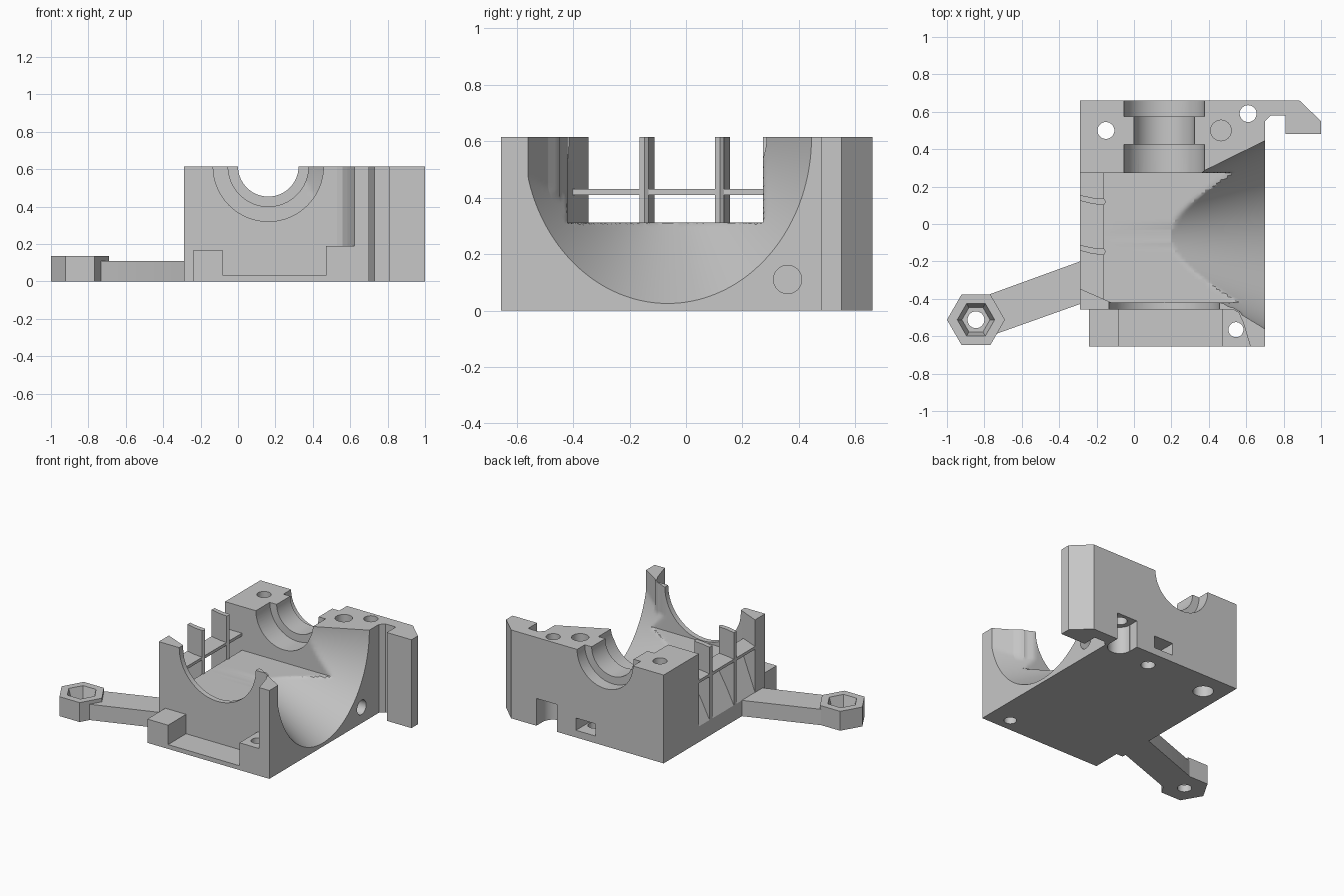
import bpy, bmesh, math
from mathutils import Matrix, Vector

if "Cube" in bpy.data.objects:
    bpy.data.objects.remove(bpy.data.objects["Cube"], do_unlink=True)

grey = bpy.data.materials.new("plain grey")
grey.use_nodes = True
colour = (0.57, 0.57, 0.57, 1)
grey.diffuse_color = colour
grey.node_tree.nodes["Principled BSDF"].inputs["Base Color"].default_value = colour

TOP = 0.615                          # height of the housing and of the shaft axis
SHAFT_X = 0.162
MID_Y = -0.065                       # middle of the funnel
REAR, FRONT, DEPTH = 0.337, 0.355, 0.303   # chamber extents from the funnel axis
WALL_Y = -0.457                      # outside of the thin front wall


def finish(bm, name):
    bmesh.ops.recalc_face_normals(bm, faces=bm.faces)
    mesh = bpy.data.meshes.new(name)
    bm.to_mesh(mesh)
    bm.free()
    mesh.materials.append(grey)
    obj = bpy.data.objects.new(name, mesh)
    bpy.context.collection.objects.link(obj)
    return obj


def loft(name, rings):
    """Closed solid through rings that have the same number of points."""
    bm = bmesh.new()
    loops = [[bm.verts.new(p) for p in ring] for ring in rings]
    bm.faces.new(loops[0])
    bm.faces.new(loops[-1][::-1])
    for a, b in zip(loops, loops[1:]):
        for i in range(len(a)):
            bm.faces.new((a[i - 1], a[i], b[i], b[i - 1]))
    return finish(bm, name)


def prism(name, outline, z0, z1):
    return loft(name, [[(x, y, z) for x, y in outline] for z in (z0, z1)])


def box(name, x0, x1, y0, y1, z0, z1):
    return prism(name, [(x0, y0), (x1, y0), (x1, y1), (x0, y1)], z0, z1)


def rod(name, start, end, radius):
    start, end = Vector(start), Vector(end)
    axis = end - start
    bm = bmesh.new()
    bmesh.ops.create_cone(bm, cap_ends=True, segments=64, radius1=radius,
                          radius2=radius, depth=axis.length)
    turn = Vector((0, 0, 1)).rotation_difference(axis).to_matrix().to_4x4()
    bm.transform(Matrix.Translation((start + end) / 2) @ turn)
    return finish(bm, name)


def cut(target, cutters):
    bpy.context.view_layer.objects.active = target
    for c in cutters:
        c.hide_render = True
        mod = target.modifiers.new("cut", 'BOOLEAN')
        mod.operation, mod.solver, mod.object = 'DIFFERENCE', 'EXACT', c
        bpy.ops.object.modifier_apply(modifier=mod.name)
        bpy.data.objects.remove(c, do_unlink=True)


def upright(x, y, r, z0=-0.1, z1=0.8):
    return rod("hole", (x, y, z0), (x, y, z1), r)


def trough(y0, y1, r):
    return rod("trough", (SHAFT_X, y0, TOP), (SHAFT_X, y1, TOP), r)


def front_hole():
    return rod("hole", (0.34, -0.49, 0.11), (0.8, -0.49, 0.11), 0.05)


def clamp(t):
    return max(0.0, min(1.0, t))


# Housing: cross-sections along x, from the ramped opening to the round funnel mouth
column = [(0.53, WALL_Y), (0.56, -0.475), (0.585, -0.53), (0.622, -0.655), (0.70, -0.655)]
corners = [math.atan2(-DEPTH, y) + 2 * math.pi for y in (REAR, -FRONT)]
angles = sorted([math.pi * (1 + k / 96) for k in range(97)] + corners)


def front_edge(x):
    for (xa, ya), (xb, yb) in zip(column, column[1:]):
        if xa <= x <= xb:
            return ya + (yb - ya) * (x - xa) / (xb - xa)
    return WALL_Y


def section(x):
    edge = front_edge(x)
    limit = max(edge + 0.01, -0.42 - 0.61 * max(0, x - 0.47))
    radius = 0.305 + 0.57 * (x - 0.2)
    deepen = 1 + 0.67 * clamp((-0.16 - x) / 0.13)
    narrow = 1 - 0.21 * clamp((-0.12 - x) / 0.17)
    ring = []
    for t in angles:
        c, s = math.cos(t), math.sin(t)
        half = REAR if c > 0 else FRONT
        square = min(half / max(abs(c), 1e-6), DEPTH / max(abs(s), 1e-6))
        oval = 1 / math.hypot(c / (0.864 * radius), s / radius)
        r = max(square, oval)
        y = MID_Y + r * c * (narrow if c < 0 else 1)
        ring.append((x, max(y, limit), TOP + r * s * deepen))
    return ring + [(x, 0.66, TOP), (x, 0.66, 0), (x, edge, 0), (x, edge, TOP)]


stations = {-0.29, -0.16, -0.12} | {round(0.2 + 0.02 * k, 3) for k in range(26)}
stations |= {x for x, y in column}
housing = loft("housing", [section(x) for x in sorted(stations)])
cut(housing, [
    # Shaft troughs
    trough(-0.8, -0.40, 0.295),
    trough(0.25, 0.425, 0.215),
    trough(0.40, 0.60, 0.162),
    trough(0.575, 0.7, 0.215),
    # Screw holes
    upright(-0.15, 0.5, 0.045),
    upright(-0.15, 0.5, 0.065, -0.1, 0.12),
    upright(0.61, 0.59, 0.045),
    upright(0.465, 0.5, 0.055, 0.3),
    upright(0.33, 0.53, 0.045, -0.1, 0.1),
    front_hole(),
    rod("hole", (0.24, 0.36, 0.11), (0.8, 0.36, 0.11), 0.05),
    # Rear nut slot and notch
    box("slot", 0.235, 0.385, 0.30, 0.7, 0.05, 0.135),
    box("notch", 0.53, 0.69, 0.59, 0.7, -0.1, 0.19),
    upright(0.61, 0.59, 0.0795, -0.1, 0.19),
])

# Hook on the rear corner
hook = prism("rear_hook", [(0.70, 0.55), (0.73, 0.58), (0.81, 0.58), (0.81, 0.48),
                           (1.0, 0.48), (1.0, 0.55), (0.885, 0.66), (0.70, 0.66)], 0, TOP)

# Stepped ledge in front of the thin wall
steps = [(-0.24, 0), (0.66, 0), (0.66, 0.19), (0.47, 0.19), (0.47, 0.03),
         (-0.08, 0.03), (-0.08, 0.165), (-0.24, 0.165)]
ledge = loft("front_ledge", [[(x, y, z) for x, z in steps] for y in (-0.655, WALL_Y)])
cut(ledge, [front_hole(), upright(0.545, -0.565, 0.04)])

# Guide vanes and the rail tying them together
vanes = []
for name, y in (("rear_vane", 0.0), ("front_vane", -0.267)):
    vanes.append(prism(name, [(-0.29, y + 0.155), (-0.22, y + 0.14), (-0.16, y + 0.135),
                              (-0.15, y + 0.12), (-0.16, y + 0.102), (-0.22, y + 0.107),
                              (-0.29, y + 0.125)], 0.08, TOP))
rail = prism("vane_rail", [(-0.29, -0.35), (-0.16, -0.41), (-0.16, 0.28), (-0.29, 0.28)],
             0.41, 0.43)

# Side arm ending in a hexagonal nut holder
HX, HY = -0.845, -0.512
arm = prism("side_arm", [(-0.80, -0.39), (-0.82, -0.60), (-0.73, -0.585), (-0.28, -0.425),
                         (-0.28, -0.197), (-0.77, -0.375)], 0, 0.11)


def hexagon(r, z):
    return [(HX + r * math.cos(k * math.pi / 3), HY + r * math.sin(k * math.pi / 3), z)
            for k in range(6)]


holder = loft("nut_holder", [hexagon(0.155, 0), hexagon(0.155, 0.135)])
for part in (arm, holder):
    cut(part, [loft("pocket", [hexagon(0.075, 0.05), hexagon(0.103, 0.145)]),
               upright(HX, HY, 0.045)])

# Smooth the round surfaces, keep the edges crisp
bpy.ops.object.select_all(action='DESELECT')
for obj in [housing, hook, ledge, rail, arm, holder] + vanes:
    obj.select_set(True)
bpy.context.view_layer.objects.active = housing
bpy.ops.object.shade_smooth_by_angle(angle=math.radians(25))
